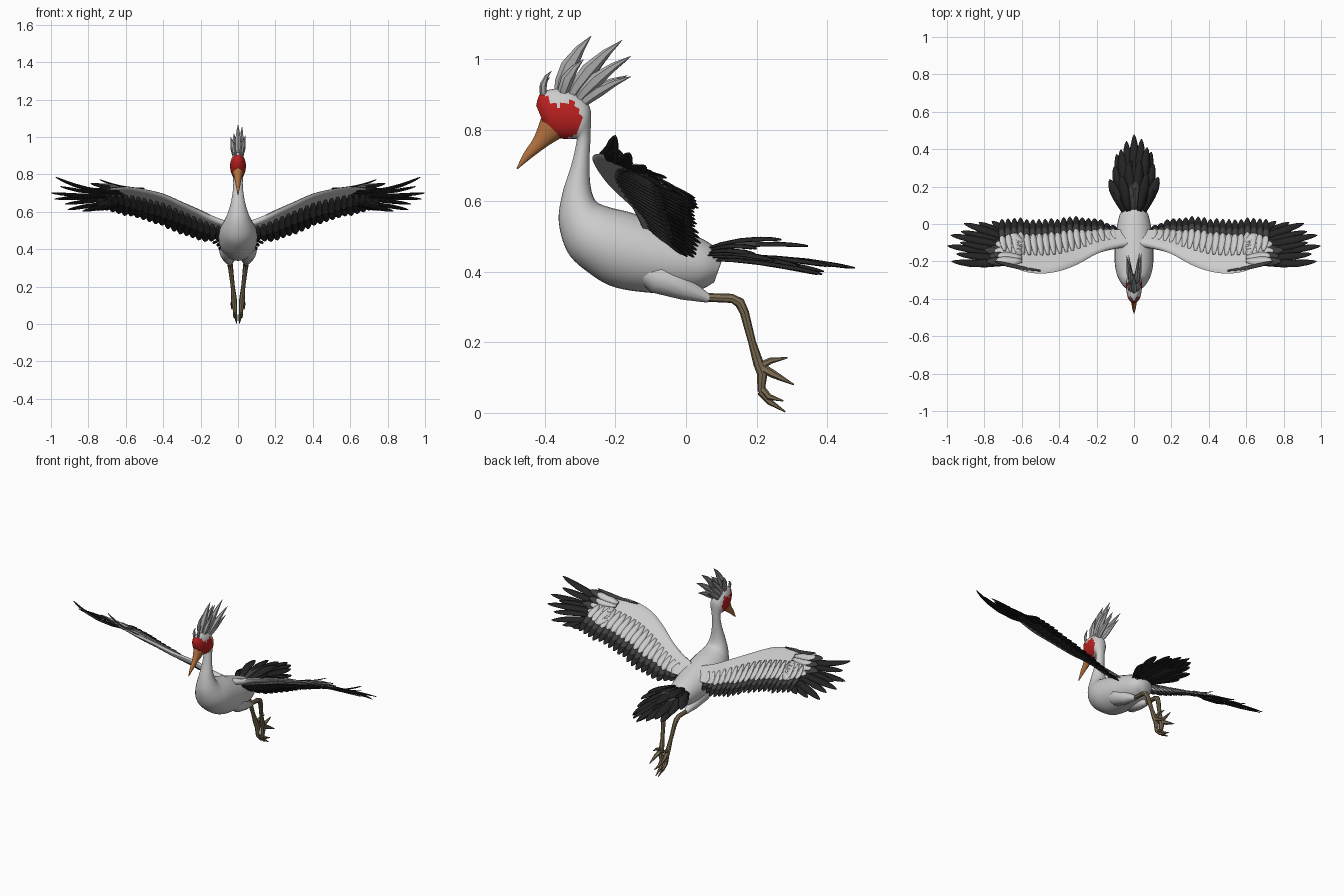
import bpy, bmesh, math, random
from mathutils import Vector as V

if "Cube" in bpy.data.objects:
    bpy.data.objects.remove(bpy.data.objects["Cube"])

random.seed(4)


def material(name, r, g, b):
    m = bpy.data.materials.new(name)
    m.diffuse_color = (r, g, b, 1)
    m.use_nodes = True
    m.node_tree.nodes["Principled BSDF"].inputs["Base Color"].default_value = m.diffuse_color
    return m


WHITE = material("soft_white", 0.6, 0.6, 0.6)
GREY = material("crest_grey", 0.4, 0.4, 0.4)
SLATE = material("slate_grey", 0.05, 0.05, 0.05)
BLACK = material("feather_black", 0.018, 0.018, 0.018)
RED = material("face_red", 0.5, 0.014, 0.014)
ORANGE = material("beak_orange", 0.46, 0.17, 0.05)
TAN = material("leg_tan", 0.21, 0.16, 0.09)


def finish(bm, name, mats, mirror=False, thick=0, angle=40):
    """Turn a bmesh into a smooth-shaded object, optionally mirrored and thickened."""
    if not thick:
        bmesh.ops.recalc_face_normals(bm, faces=bm.faces)
    me = bpy.data.meshes.new(name)
    for f in bm.faces:
        f.smooth = True
    bm.to_mesh(me)
    bm.free()
    me.set_sharp_from_angle(angle=math.radians(angle))
    for m in mats:
        me.materials.append(m)
    ob = bpy.data.objects.new(name, me)
    bpy.context.collection.objects.link(ob)
    if thick:
        mod = ob.modifiers.new("thickness", 'SOLIDIFY')
        mod.thickness, mod.offset = thick, 0
    if mirror:
        ob.modifiers.new("mirror", 'MIRROR').use_clip = False
    return ob


def spline(pts, steps):
    """Catmull-Rom interpolation of equal-length tuples."""
    out = []
    for i in range(len(pts) - 1):
        p0, p1, p2, p3 = (pts[max(0, min(len(pts) - 1, i + k))] for k in (-1, 0, 1, 2))
        for s in range(steps):
            t = s / steps
            out.append(tuple(0.5 * (2 * b + (c - a) * t + (2 * a - 5 * b + 4 * c - d) * t * t
                                    + (3 * b - a - 3 * c + d) * t ** 3)
                             for a, b, c, d in zip(p0, p1, p2, p3)))
    return out + [tuple(pts[-1])]


def loft(bm, rings, mat=0):
    """Skin a list of closed rings and cap both ends."""
    vs = [[bm.verts.new(p) for p in r] for r in rings]
    n = len(vs[0])
    faces = [bm.faces.new((a[i], a[(i + 1) % n], b[(i + 1) % n], b[i]))
             for a, b in zip(vs, vs[1:]) for i in range(n)]
    faces += [bm.faces.new(vs[0]), bm.faces.new(vs[-1])]
    for f in faces:
        f.material_index = mat


def profile_rings(rows, n):
    """Rings from (top y, top z, bottom y, bottom z, half width)."""
    rings = []
    for yt, zt, yb, zb, w in rows:
        c, a = V((0, yt + yb, zt + zb)) / 2, V((0, yt - yb, zt - zb)) / 2
        rings.append([c + a * math.cos(2 * math.pi * i / n) + V((w * math.sin(2 * math.pi * i / n), 0, 0))
                      for i in range(n)])
    return rings


def tube(bm, rows, n=8, mat=0, flat=1.0):
    """Tube through (x, y, z, radius); flat scales its sideways radius."""
    pts = [V(r[:3]) for r in rows]
    rings = []
    for i, r in enumerate(rows):
        d = (pts[min(i + 1, len(pts) - 1)] - pts[max(i - 1, 0)]).normalized()
        up = V((1, 0, 0)).cross(d).normalized()
        side = d.cross(up)
        rings.append([pts[i] + r[3] * (up * math.cos(2 * math.pi * k / n)
                                       + side * flat * math.sin(2 * math.pi * k / n)) for k in range(n)])
    loft(bm, rings, mat)


def feather(bm, base, tip, width, up, mat=0, bend=0.0):
    """Leaf-shaped blade with a raised centre rib."""
    base, d = V(base), V(tip) - V(base)
    side = d.cross(V(up)).normalized()
    nrm = side.cross(d).normalized()
    prev = None
    for t, w in ((0, .35), (.25, .7), (.5, .95), (.72, 1), (.88, .7), (.96, .38), (1, .06)):
        c = base + d * t + nrm * bend * 4 * t * (1 - t)
        row = [bm.verts.new(p) for p in (c - side * width * w / 2, c + nrm * width * .08 * w,
                                         c + side * width * w / 2)]
        if prev:
            for k in (0, 1):
                bm.faces.new((prev[k], prev[k + 1], row[k + 1], row[k])).material_index = mat
        prev = row


# Body, neck and head as one loft; the face is coloured by position
bm = bmesh.new()
body = [(.105, .44, .08, .37, .05), (.06, .485, .03, .345, .078), (-.05, .53, -.07, .338, .098),
        (-.15, .565, -.2, .355, .104), (-.21, .58, -.28, .4, .098), (-.25, .595, -.335, .455, .08),
        (-.265, .62, -.36, .54, .058), (-.272, .66, -.35, .62, .04), (-.273, .72, -.325, .7, .028),
        (-.27, .79, -.31, .765, .026), (-.272, .865, -.312, .775, .037), (-.31, .905, -.33, .775, .042),
        (-.36, .918, -.35, .776, .041), (-.41, .905, -.375, .782, .033), (-.424, .87, -.395, .8, .018)]
loft(bm, profile_rings(spline(body, 5), 28))
for f in bm.faces:
    c = f.calc_center_median()
    lobe = (c.y + .335) ** 2 / .0015 + (c.z - .83) ** 2 / .0026 < 1
    if lobe or (c.y < -.335 and c.z > .77 and c.z < .84 + (-.335 - c.y) * .9):
        f.material_index = 1
finish(bm, "body", [WHITE, RED], angle=60)

# Eyes
bm = bmesh.new()
tube(bm, [(.034, -.343, .85, .002), (.038, -.343, .85, .014), (.043, -.343, .85, .008)], 12)
finish(bm, "eye", [RED], mirror=True)

# Beak
bm = bmesh.new()
loft(bm, profile_rings(spline([(-.41, .835, -.352, .779, .028), (-.43, .78, -.39, .756, .017),
                               (-.458, .737, -.438, .721, .01), (-.48, .692, -.477, .689, .002)], 3), 12))
finish(bm, "beak", [ORANGE])

# Crest: curved pointed plumes, given as base y, z, tip x, y, z, radius
bm = bmesh.new()
for by, bz, tx, ty, tz, r in ((-.36, .9, 0, -.268, 1.067, .024), (-.33, .89, .012, -.18, 1.055, .022),
                              (-.32, .88, -.012, -.21, 1.02, .022), (-.31, .88, .03, -.155, 1.01, .02),
                              (-.31, .88, -.03, -.165, 1.0, .02), (-.3, .87, .018, -.155, .952, .018),
                              (-.3, .87, -.018, -.165, .955, .018), (-.35, .89, .022, -.29, 1.0, .018),
                              (-.35, .89, -.022, -.3, .99, .018), (-.4, .89, .008, -.38, .968, .01),
                              (-.4, .89, -.008, -.385, .95, .01)):
    rows = []
    for t, k in ((0, .6), (.2, .9), (.45, 1), (.75, .55), (1, .03)):
        sag = .05 * t * (1 - t)
        rows.append((tx * t ** .7 + .01 * (tx > 0) - .01 * (tx < 0), by + (ty - by) * t - sag,
                     bz + (tz - bz) * t + sag * .4, r * k))
    tube(bm, rows, 6, flat=.7)
finish(bm, "crest", [GREY])

# Thighs and legs
bm = bmesh.new()
tube(bm, [(.05, -.13, .41, .03), (.052, -.08, .385, .048), (.048, 0, .35, .032), (.043, .065, .323, .012)], 12)
finish(bm, "thigh", [WHITE], mirror=True)
bm = bmesh.new()
tube(bm, [(.042, .03, .328, .012), (.042, .13, .324, .013), (.041, .152, .312, .015), (.038, .165, .285, .013),
          (.028, .187, .2, .011), (.022, .205, .14, .015), (.02, .216, .11, .015), (.015, .212, .06, .01)])
for toe in ([(.02, .205, .13, .012), (.026, .24, .148, .009), (.022, .287, .156, .002)],
            [(.02, .21, .13, .014), (.03, .25, .108, .011), (.034, .305, .08, .002)],
            [(.016, .213, .07, .011), (.018, .235, .045, .009), (.022, .275, .034, .002)],
            [(.014, .21, .06, .01), (.01, .235, .032, .009), (.008, .281, .003, .002)]):
    tube(bm, toe, 6)
finish(bm, "leg", [TAN], mirror=True)

# Wing outline: x, then leading, covert and trailing edge as y, z
span = spline([(.04, -.12, .535, -.03, .485, -.02, .47), (.12, -.135, .565, -.03, .485, .005, .44),
               (.2, -.16, .605, -.035, .505, .035, .445), (.3, -.215, .65, -.045, .545, .035, .485),
               (.4, -.252, .695, -.055, .58, .03, .525), (.5, -.265, .72, -.06, .607, .03, .555),
               (.6, -.25, .733, -.065, .637, .028, .585), (.7, -.2, .72, -.085, .665, .02, .612)], 4)


def wing_point(x, edge):
    """Point at span x; edge 0 leading, 1 covert, 2 trailing."""
    for a, b in zip(span, span[1:]):
        if x <= b[0] or b is span[-1]:
            t = (x - a[0]) / (b[0] - a[0])
            row = [p + (q - p) * t for p, q in zip(a, b)]
            return V((x, row[1 + 2 * edge], row[2 + 2 * edge]))


UP = V((-.28, .6, .75)).normalized()
bm = bmesh.new()
rings = []
for i, s in enumerate(span):
    lead, trail = V((s[0], s[1], s[2])), V((s[0], s[3], s[4]))
    h = .042 - .03 * i / (len(span) - 1)
    rings.append([lead.lerp(trail, v) + UP * h * o for v, o in
                  ((0, 0), (.04, .3), (.15, .5), (.4, .35), (1, .06), (1, -.06), (.4, -.15), (.15, -.45), (.04, -.3))])
loft(bm, rings)
finish(bm, "wing_arm", [WHITE], mirror=True, angle=50)

# Layered wing feathers: black flight feathers, slate and white coverts
bm = bmesh.new()
for i in range(19):
    x = .1 + .033 * i
    lead, cov, trail = (wing_point(min(x, .7), e) for e in range(3))
    j = random.uniform(-.008, .008)
    out = V((.012, j, -j * .6))
    feather(bm, lead.lerp(cov, .5) - UP * .01, trail + out, .046, UP, 0)
    feather(bm, lead.lerp(cov, .65) - UP * .004, cov.lerp(trail, .52) + out, .042, UP, 1)
    feather(bm, lead.lerp(cov, .35) - UP * .014, cov.lerp(trail, .1) - UP * .012, .042, UP, 1)
    feather(bm, lead.lerp(cov, .45) + UP * .01, cov.lerp(trail, .14) + out + UP * .003, .04, UP, 2)
finish(bm, "wing_feathers", [BLACK, SLATE, WHITE], mirror=True, thick=.003)

# Primary feathers fanned from the wrist
bm = bmesh.new()
OUT = V((-.15, .4, .9)).normalized()
for tx, ty, tz, bend in ((.76, .015, .608, 0), (.83, .008, .603, 0), (.91, .003, .61, .008), (.925, -.04, .64, .008),
                         (.98, -.06, .668, .006), (.93, -.1, .685, 0), (.998, -.117, .7, -.008),
                         (.95, -.16, .735, -.015), (.975, -.2, .785, -.03), (.88, -.205, .74, -.012)):
    tip = V((tx, ty, tz))
    k = max(0, min(1, (ty + .2) / .21))
    base = V((.6, -.2 + .1 * k, .715 - .06 * k))
    feather(bm, base - OUT * .006, tip, .042, OUT, 0, bend)
    feather(bm, base, base.lerp(tip, .5), .05, OUT, 1)
    feather(bm, base + OUT * .007, base.lerp(tip, .37) + OUT * .004, .052, OUT, 2)
feather(bm, (.5, -.25, .725), (.74, -.2, .772), .022, OUT, 1, -.015)
finish(bm, "primary_feathers", [BLACK, SLATE, WHITE], mirror=True, thick=.003)

# Tail fan: tip x, y, z and material
bm = bmesh.new()
for x, y, z, m in ((0, .478, .41, 0), (.04, .455, .413, 0), (.07, .41, .415, 0), (.092, .385, .392, 0),
                   (.105, .32, .415, 0), (.13, .25, .43, 0), (.1, .2, .445, 0), (.03, .345, .472, 0),
                   (.068, .27, .49, 0), (.015, .25, .475, 1), (.05, .28, .425, 1), (.03, .39, .4, 0),
                   (.06, .2, .465, 0)):
    for s in (1, -1):
        feather(bm, (s * x * .35, .05, .445 + (z - .43) * .3), (s * x, y - .012 * (s < 0), z), .052,
                (s * .2, .1, 1), m, .012)
finish(bm, "tail_feathers", [BLACK, SLATE], thick=.004)
